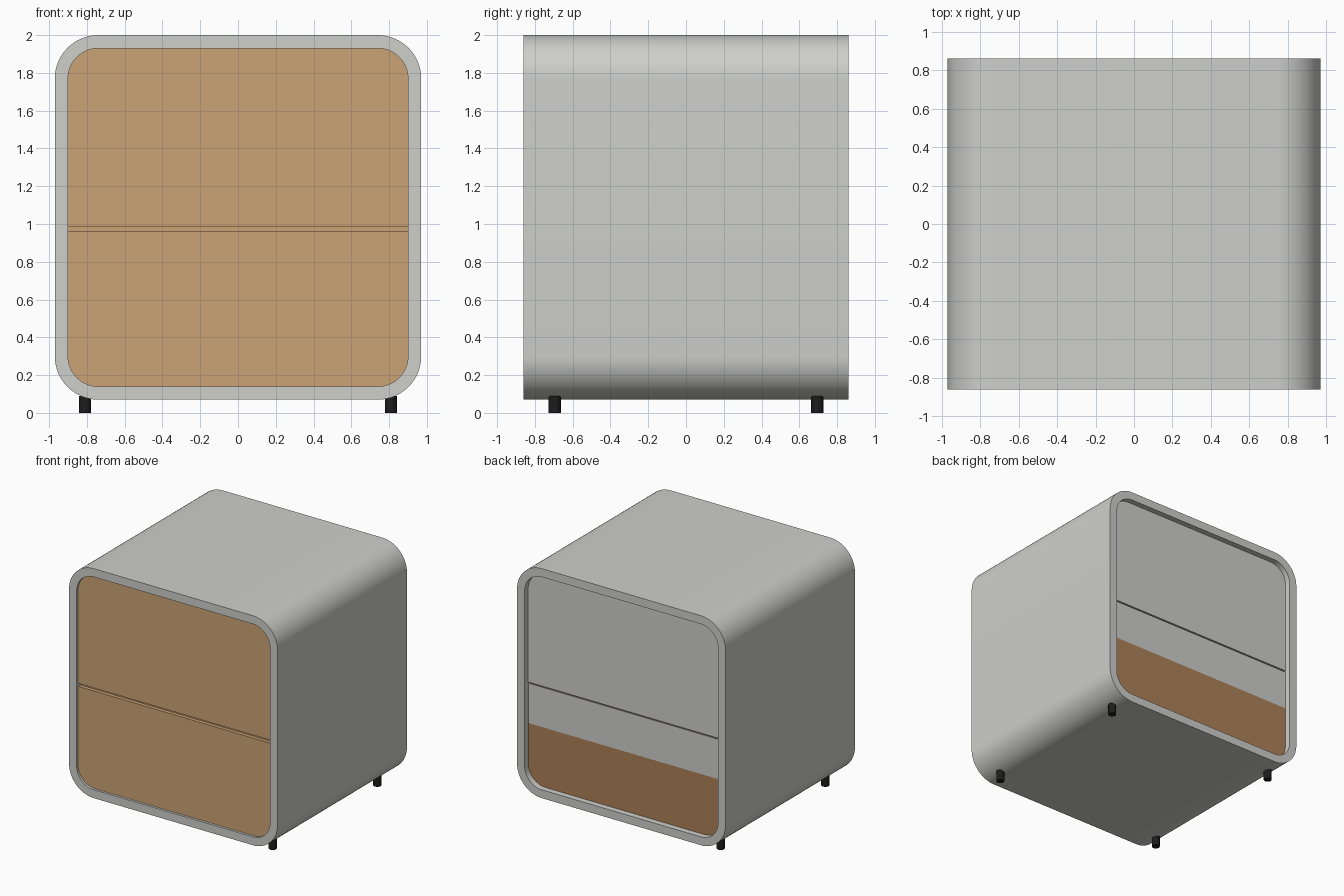
import bpy, bmesh, math

cube = bpy.data.objects.get("Cube")
if cube:
    bpy.data.objects.remove(cube)


def material(name, rgb):
    m = bpy.data.materials.new(name)
    m.use_nodes = True
    m.diffuse_color = (*rgb, 1)
    bsdf = next(n for n in m.node_tree.nodes if n.type == 'BSDF_PRINCIPLED')
    bsdf.inputs["Base Color"].default_value = (*rgb, 1)
    return m


GREY = material("light grey", (0.62, 0.625, 0.60))
OAK = material("light oak", (0.60, 0.37, 0.18))
WOOD = material("dark wood", (0.42, 0.22, 0.097))
BLACK = material("black", (0.012, 0.012, 0.012))


def outline(half_x, z0, z1, r_bottom, r_top, steps=16):
    """Rectangle in x and z with rounded bottom and top corners."""
    pts = []
    corners = [(1, z1, -1, r_top, 0), (-1, z1, -1, r_top, 90),
               (-1, z0, 1, r_bottom, 180), (1, z0, 1, r_bottom, 270)]
    for sx, z, sz, r, start in corners:
        cx, cz = sx * (half_x - r), z + sz * r
        n = steps if r else 0
        for i in range(n + 1):
            a = math.radians(start + 90 * i / max(n, 1))
            pts.append((cx + r * math.cos(a), cz + r * math.sin(a)))
    return pts


def finish(name, bm, mat):
    bmesh.ops.recalc_face_normals(bm, faces=bm.faces[:])
    mesh = bpy.data.meshes.new(name)
    bm.to_mesh(mesh)
    bm.free()
    mesh.materials.append(mat)
    ob = bpy.data.objects.new(name, mesh)
    bpy.context.collection.objects.link(ob)
    bpy.ops.object.select_all(action='DESELECT')
    ob.select_set(True)
    bpy.context.view_layer.objects.active = ob
    bpy.ops.object.shade_smooth_by_angle(angle=math.radians(30))
    return ob


def loop(bm, pts, y):
    return [bm.verts.new((x, y, z)) for x, z in pts]


def bridge(bm, a, b):
    for i in range(len(a)):
        j = (i + 1) % len(a)
        bm.faces.new((a[i], a[j], b[j], b[i]))


def slab(name, pts, y0, y1, mat):
    """Solid outline extruded from y0 to y1."""
    bm = bmesh.new()
    a, b = loop(bm, pts, y0), loop(bm, pts, y1)
    bridge(bm, a, b)
    bm.faces.new(a)
    bm.faces.new(b)
    return finish(name, bm, mat)


# Rounded shell, open at the front and back
outer = outline(0.97, 0.07, 2.0, 0.23, 0.23)
inner = outline(0.90, 0.14, 1.93, 0.16, 0.16)
bm = bmesh.new()
rings = [loop(bm, outer, -0.86), loop(bm, outer, 0.86),
         loop(bm, inner, 0.86), loop(bm, inner, -0.86)]
for k in range(4):
    bridge(bm, rings[k], rings[(k + 1) % 4])
finish("shell", bm, GREY)

# Drawers, set just inside the front edge and slightly let into the shell
X, R = 0.903, 0.163
FRONT, BACK = -0.84, 0.80
slab("upper_drawer", outline(X, 0.985, 1.933, 0, R), FRONT, BACK, OAK)
slab("lower_drawer", outline(X, 0.137, 0.96, R, 0), FRONT, BACK, OAK)
slab("drawer_divider", outline(X, 0.95, 0.995, 0, 0), FRONT + 0.03, BACK - 0.02, OAK)

# Back panels
slab("upper_back_panel", outline(X, 0.985, 1.933, 0, R), BACK, BACK + 0.012, GREY)
slab("middle_back_panel", outline(X, 0.64, 0.975, 0, 0), BACK, BACK + 0.01, GREY)
slab("lower_back_panel", outline(X, 0.137, 0.64, R, 0), BACK, BACK + 0.01, WOOD)

# Four short round feet
for sx, side in ((1, "left"), (-1, "right")):
    for sy, end in ((-1, "front"), (1, "back")):
        bm = bmesh.new()
        bmesh.ops.create_cone(bm, cap_ends=True, segments=24, radius1=0.032,
                              radius2=0.032, depth=0.09)
        bmesh.ops.translate(bm, verts=bm.verts[:], vec=(sx * 0.81, sy * 0.695, 0.045))
        finish(f"{end}_{side}_foot", bm, BLACK)
